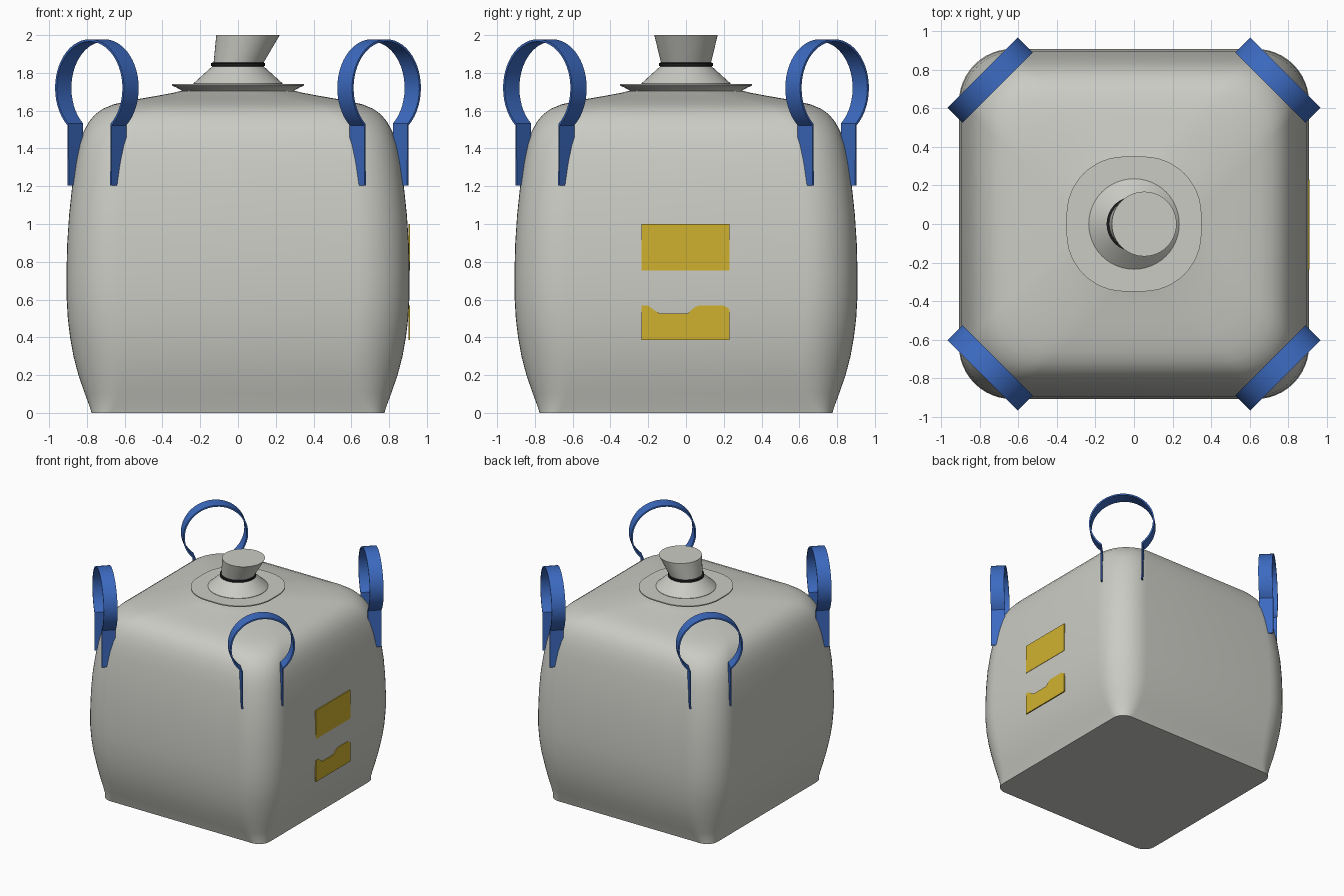
import bpy, bmesh, math
from mathutils import Vector

if "Cube" in bpy.data.objects:
    bpy.data.objects.remove(bpy.data.objects["Cube"])


def material(name, rgb):
    m = bpy.data.materials.new(name)
    m.diffuse_color = (*rgb, 1)
    m.use_nodes = True
    m.node_tree.nodes["Principled BSDF"].inputs["Base Color"].default_value = m.diffuse_color
    return m


FABRIC = material("pale grey fabric", (0.60, 0.60, 0.56))
BLUE = material("blue webbing", (0.045, 0.145, 0.53))
YELLOW = material("yellow label", (0.63, 0.44, 0.028))
BLACK = material("black tie", (0.012, 0.012, 0.012))


def finish(name, bm, mat, angle=40):
    bmesh.ops.recalc_face_normals(bm, faces=bm.faces)
    me = bpy.data.meshes.new(name)
    bm.to_mesh(me)
    bm.free()
    me.materials.append(mat)
    ob = bpy.data.objects.new(name, me)
    bpy.context.collection.objects.link(ob)
    bpy.ops.object.select_all(action='DESELECT')
    ob.select_set(True)
    bpy.context.view_layer.objects.active = ob
    bpy.ops.object.shade_smooth_by_angle(angle=math.radians(angle))
    return ob


def rounded_square(half, r, z, cx=0, steps=12):
    """Square ring of given half width with corner radius r."""
    pts = []
    for k in range(4):
        mid = math.radians(45 + 90 * k)
        ox = math.copysign(half - r, math.cos(mid))
        oy = math.copysign(half - r, math.sin(mid))
        for i in range(steps + 1):
            a = math.radians(90 * k + 90 * i / steps)
            pts.append(Vector((cx + ox + r * math.cos(a), oy + r * math.sin(a), z)))
    return pts


def circle(r, z, cx=0, n=48):
    return [Vector((cx + r * math.cos(2 * math.pi * i / n),
                    r * math.sin(2 * math.pi * i / n), z)) for i in range(n)]


def loft(name, rings, mat, angle=40):
    """Skin a stack of rings and cap both ends."""
    bm = bmesh.new()
    rows = [[bm.verts.new(p) for p in ring] for ring in rings]
    n = len(rows[0])
    for a, b in zip(rows, rows[1:]):
        for i in range(n):
            j = (i + 1) % n
            bm.faces.new((a[i], a[j], b[j], b[i]))
    bm.faces.new(rows[0][::-1])
    bm.faces.new(rows[-1])
    return finish(name, bm, mat, angle)


def prism(name, outline, depth, mat, angle=30):
    """Extrude a closed outline along a depth vector."""
    bm = bmesh.new()
    face = bm.faces.new([bm.verts.new(p) for p in outline])
    new = bmesh.ops.extrude_face_region(bm, geom=[face])["geom"]
    bmesh.ops.translate(bm, vec=depth, verts=[v for v in new if isinstance(v, bmesh.types.BMVert)])
    return finish(name, bm, mat, angle)


# Bulging bag body: height, half width, corner radius
levels = [(0, .775, .10), (.04, .788, .14), (.10, .810, .18), (.20, .845, .23),
          (.30, .871, .26), (.40, .889, .27), (.50, .901, .275), (.62, .908, .275),
          (.75, .908, .275), (.90, .904, .275), (1.05, .894, .27), (1.20, .878, .27),
          (1.33, .859, .27), (1.42, .840, .27), (1.49, .817, .27), (1.54, .790, .27),
          (1.58, .757, .27), (1.61, .715, .27), (1.633, .66, .27), (1.652, .58, .27),
          (1.668, .49, .27), (1.682, .41, .27), (1.695, .34, .26), (1.705, .30, .26)]
loft("bag_body", [rounded_square(h, r, z) for z, h, r in levels], FABRIC)

# Flared collar around the filling opening
loft("collar", [rounded_square(h, r, z) for z, h, r in
                [(1.69, .285, .25), (1.705, .295, .26), (1.722, .325, .28),
                 (1.733, .35, .30), (1.742, .35, .30)]], FABRIC)

# Gathered cone, tie and leaning spout
loft("spout_cone", [circle(.235, 1.738), circle(.235, 1.745), circle(.13, 1.84)], FABRIC)
loft("spout_tie", [circle(.132, 1.832), circle(.142, 1.837), circle(.142, 1.851),
                   circle(.132, 1.856)], BLACK)
loft("spout", [circle(.13, 1.845), circle(.168, 2.0, .053)], FABRIC)

# Lifting straps: one loop of webbing across each corner
HALF_T, RADIUS, CENTRE_Z, LEG_A = .006, .252, 1.72, .16


def strap_side(offset):
    pts = [(LEG_A + offset, 1.205)]
    for i in range(41):
        a = math.radians(-50 + 280 * i / 40)
        r = RADIUS + offset
        pts.append((r * math.cos(a), CENTRE_Z + r * math.sin(a)))
    pts.append((-LEG_A - offset, 1.205))
    return pts


for k, corner in enumerate(("back_right", "back_left", "front_left", "front_right")):
    a = math.radians(45 + 90 * k)
    out = Vector((math.cos(a), math.sin(a), 0))
    along = Vector((-out.y, out.x, 0))
    base = out * (.747 * math.sqrt(2) - .055)
    outline = strap_side(HALF_T) + strap_side(-HALF_T)[::-1]
    prism("strap_" + corner, [base + along * s + Vector((0, 0, z)) for s, z in outline],
          out * .11, BLUE)

# Label panels on the right side
upper = [(-.235, .755), (.23, .755), (.23, 1.0), (-.235, 1.0)]
lower = [(-.235, .385), (.23, .385), (.23, .55), (.20, .568), (.065, .568), (.04, .555),
         (.01, .527), (-.14, .527), (-.17, .545), (-.20, .568), (-.235, .568)]
for name, shape in (("upper_label", upper), ("lower_label", lower)):
    prism(name, [Vector((.902, y, z)) for y, z in shape], Vector((.009, 0, 0)), YELLOW)
